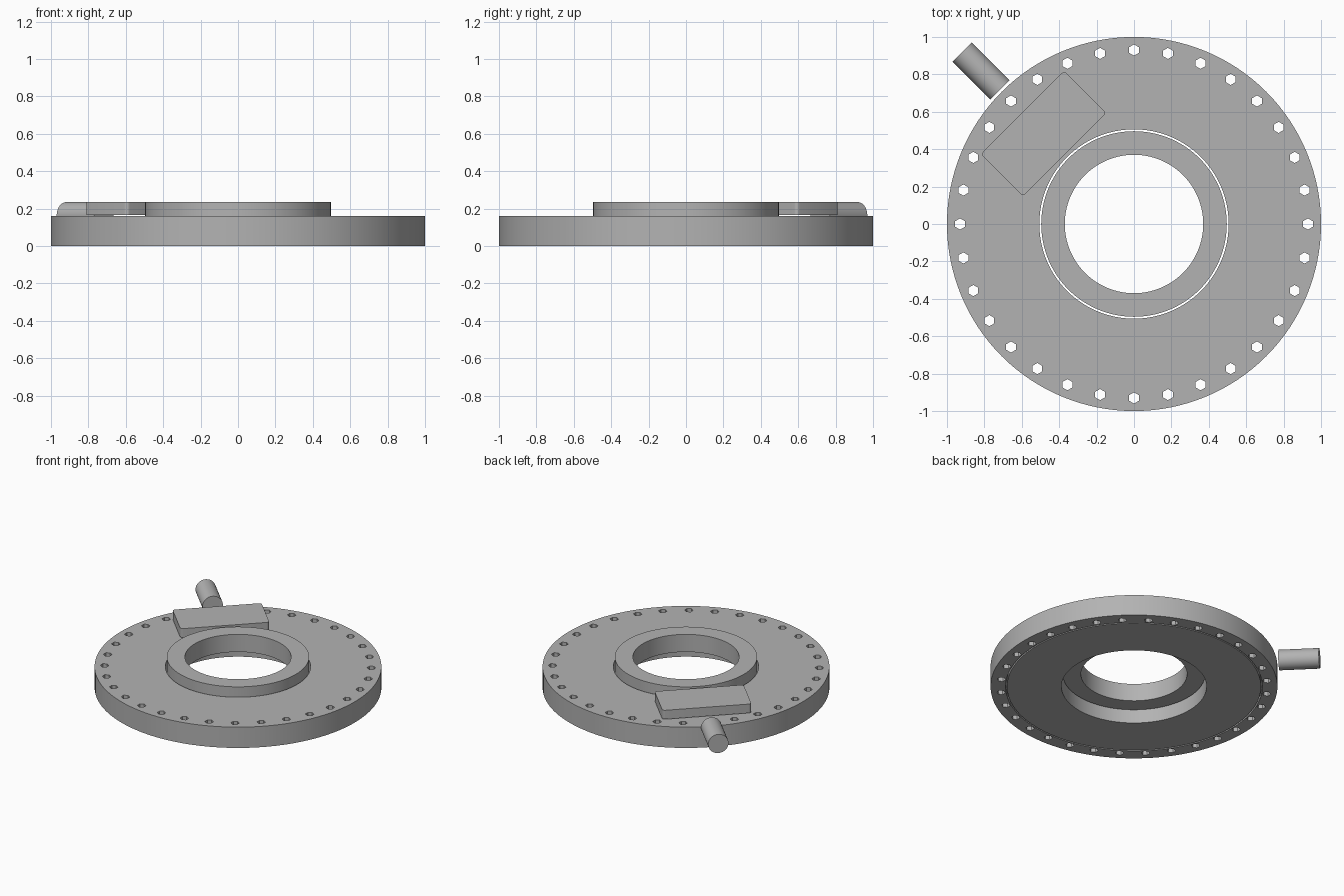
import bpy, bmesh
from math import radians, pi
from mathutils import Matrix, Vector

if "Cube" in bpy.data.objects:
    bpy.data.objects.remove(bpy.data.objects["Cube"], do_unlink=True)

GREY = (0.45, 0.45, 0.45, 1)
metal = bpy.data.materials.new("plain_grey")
metal.use_nodes = True
metal.diffuse_color = GREY
metal.node_tree.nodes["Principled BSDF"].inputs["Base Color"].default_value = GREY

TOP = 0.235                      # shared height of ring, box and connector
DECK = 0.16                      # top of the flange
DIAGONAL = Vector((-1, 1, 0)).normalized()


def add_object(name, bm):
    bmesh.ops.recalc_face_normals(bm, faces=bm.faces)
    mesh = bpy.data.meshes.new(name)
    bm.to_mesh(mesh)
    bm.free()
    mesh.materials.append(metal)
    obj = bpy.data.objects.new(name, mesh)
    bpy.context.collection.objects.link(obj)
    return obj


def smooth(obj):
    bpy.ops.object.select_all(action='DESELECT')
    obj.select_set(True)
    bpy.context.view_layer.objects.active = obj
    bpy.ops.object.shade_smooth_by_angle(angle=radians(30))


def lathe(name, profile, steps=128):
    """Revolve a closed (radius, height) outline around z."""
    bm = bmesh.new()
    verts = [bm.verts.new((r, 0, z)) for r, z in profile]
    edges = [bm.edges.new((v, verts[i - 1])) for i, v in enumerate(verts)]
    bmesh.ops.spin(bm, geom=verts + edges, axis=(0, 0, 1), cent=(0, 0, 0),
                   angle=2 * pi, steps=steps, use_duplicate=False)
    bmesh.ops.remove_doubles(bm, verts=bm.verts, dist=1e-4)
    return add_object(name, bm)


# Wide flange with a narrow groove underneath
flange = lathe("flange", [(0.506, 0), (0.885, 0), (0.885, 0.03), (0.895, 0.03),
                          (0.895, 0), (1, 0), (1, DECK), (0.506, DECK)])

# Circle of hexagonal bolt holes
bm = bmesh.new()
for i in range(32):
    place = (Matrix.Rotation(i * pi / 16, 4, 'Z') @ Matrix.Translation((0.93, 0, DECK / 2))
             @ Matrix.Rotation(-i * pi / 16, 4, 'Z'))
    bmesh.ops.create_cone(bm, cap_ends=True, segments=6, radius1=0.03, radius2=0.03,
                          depth=0.4, matrix=place)
cutter = add_object("bolt_hole_cutter", bm)
cut = flange.modifiers.new("bolt_holes", 'BOOLEAN')
cut.object = cutter
cut.operation = 'DIFFERENCE'
cut.solver = 'EXACT'
bpy.context.view_layer.objects.active = flange
flange.select_set(True)
bpy.ops.object.modifier_apply(modifier=cut.name)
bpy.data.objects.remove(cutter, do_unlink=True)
smooth(flange)

# Raised centre ring, separated from the flange by a thin gap
smooth(lathe("inner_ring", [(0.37, 0.1), (0.496, 0.1), (0.496, TOP), (0.37, TOP)]))

# Terminal box with softened vertical corners, just clear of the deck
bm = bmesh.new()
bottom = DECK + 0.006
bmesh.ops.create_cube(bm, size=1, matrix=Matrix.Diagonal((0.32, 0.63, TOP - bottom, 1)))
upright = [e for e in bm.edges if abs(e.verts[0].co.z - e.verts[1].co.z) > 0.01]
bmesh.ops.bevel(bm, geom=upright, offset=0.02, segments=4, profile=0.5, affect='EDGES')
box = add_object("terminal_box", bm)
box.location = DIAGONAL * 0.684 + Vector((0, 0, (TOP + bottom) / 2))
box.rotation_euler.z = radians(135)
smooth(box)

# Round cable connector pointing outwards past the rim
bm = bmesh.new()
bmesh.ops.create_cone(bm, cap_ends=True, segments=48, radius1=0.072, radius2=0.072, depth=0.284)
connector = add_object("cable_connector", bm)
connector.location = DIAGONAL * 1.157 + Vector((0, 0, TOP - 0.072))
connector.rotation_euler = (0, radians(90), radians(135))
smooth(connector)
